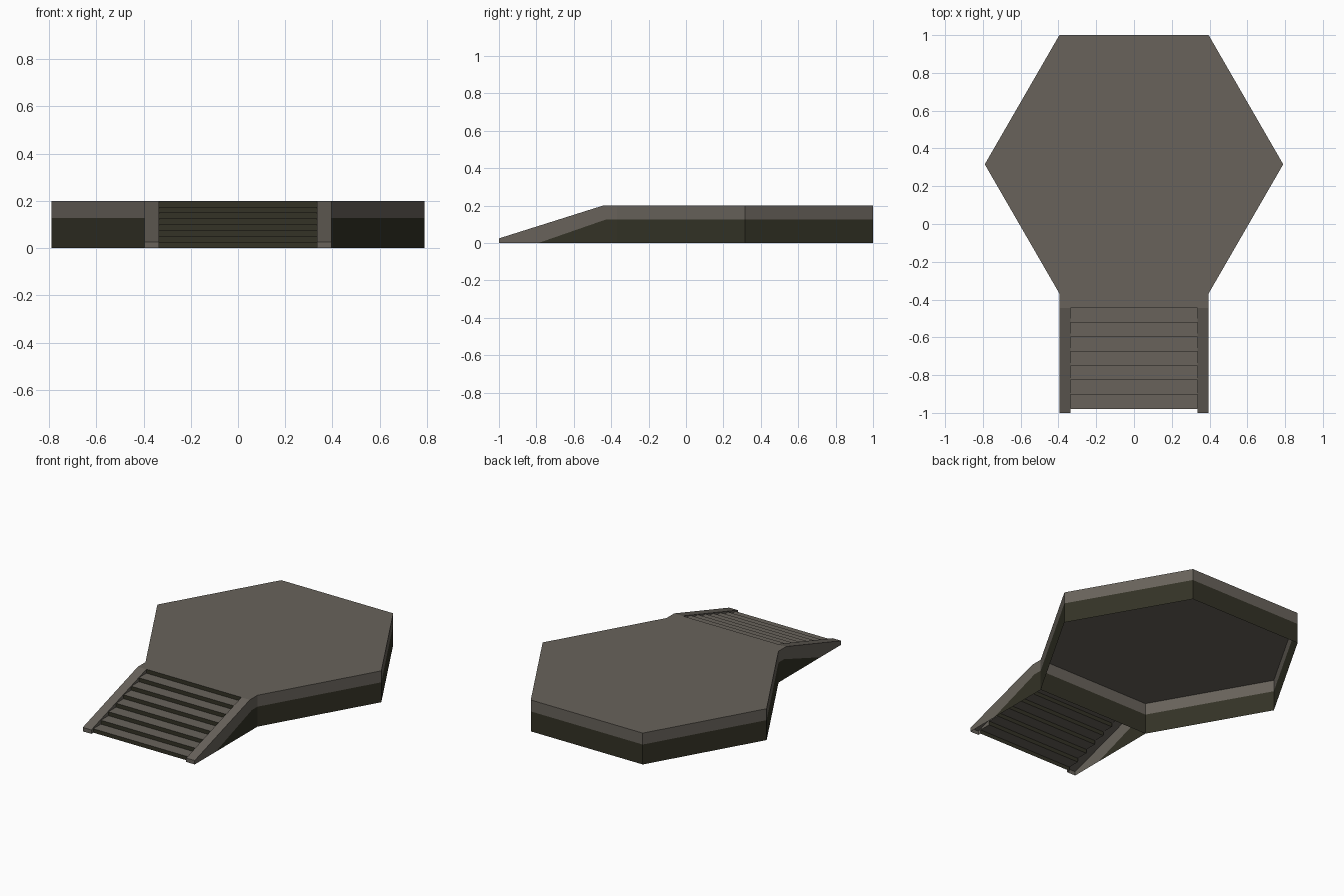
import bpy, bmesh

if "Cube" in bpy.data.objects:
    bpy.data.objects.remove(bpy.data.objects["Cube"])

def material(name, rgb):
    m = bpy.data.materials.new(name)
    m.diffuse_color = (*rgb, 1)
    m.use_nodes = True
    m.node_tree.nodes["Principled BSDF"].inputs["Base Color"].default_value = m.diffuse_color
    return m

STONE = material("grey_stone", (0.138, 0.124, 0.104))
DARK = material("dark_base", (0.033, 0.032, 0.019))

def build(name, faces, mirror=False):
    """faces: list of (points, material index); 0 = stone, 1 = dark"""
    bm = bmesh.new()
    for pts, mi in faces:
        f = bm.faces.new([bm.verts.new(p) for p in pts])
        f.material_index = mi
    bmesh.ops.remove_doubles(bm, verts=bm.verts, dist=1e-5)
    me = bpy.data.meshes.new(name)
    bm.to_mesh(me)
    bm.free()
    me.materials.append(STONE)
    me.materials.append(DARK)
    ob = bpy.data.objects.new(name, me)
    bpy.context.collection.objects.link(ob)
    if mirror:
        ob.modifiers.new("mirror", 'MIRROR')
    return ob

H, BAND = 0.2, 0.127          # deck height, start of the light band
W, RI = 0.395, 0.335          # ramp half width, inner side of the rails
YF, YT, YS, YE = -0.368, -0.445, -0.98, -1.0
N = 7                         # treads
RISE = H / (N + 1)
RUN = (YT - YS) / N

# hexagonal platform: open shell with two-tone walls
hexa = [(W, YF), (0.79, 0.316), (W, 1), (-W, 1), (-0.79, 0.316), (-W, YF)]
faces = [([(x, y, H) for x, y in hexa], 0)]
for i, (ax, ay) in enumerate(hexa):
    bx, by = hexa[(i + 1) % 6]
    for z0, z1, mi in ((0, BAND, 1), (BAND, H, 0)):
        faces.append(([(ax, ay, z0), (bx, by, z0), (bx, by, z1), (ax, ay, z1)], mi))
build("platform", faces)

# short flat landing between platform and stairs
build("landing", [([(-W, YT, H), (W, YT, H), (W, YF, H), (-W, YF, H)], 0)])

# stairs: dark risers, light treads
faces = []
for k in range(N + 1):
    y, z = YT - k * RUN, H - k * RISE
    faces.append(([(-RI, y, z - RISE), (RI, y, z - RISE), (RI, y, z), (-RI, y, z)], 1))
    if k < N:
        z -= RISE
        faces.append(([(-RI, y - RUN, z), (RI, y - RUN, z), (RI, y, z), (-RI, y, z)], 0))
build("stairs", faces)

# sloping rails with side walls
def rail_z(y):
    return H - (YT - y) * (H - 0.025) / (YT - YE)

faces = [
    ([(RI, YE, 0.025), (W, YE, 0.025), (W, YT, H), (RI, YT, H)], 0),
    ([(RI, YE, 0), (W, YE, 0), (W, YE, 0.025), (RI, YE, 0.025)], 0),
    ([(W, YE, 0), (W, -0.79, 0), (W, -0.425, BAND), (W, YF, BAND),
      (W, YF, H), (W, YT, H), (W, YE, 0.025)], 0),
    ([(W, -0.79, 0), (W, YF, 0), (W, YF, BAND), (W, -0.425, BAND)], 1),
]
for k in range(N + 1):
    y0 = YT - k * RUN
    y1 = y0 - RUN if k < N else YE
    z = H - (k + 1) * RISE
    faces.append(([(RI, y0, z), (RI, y1, z), (RI, y1, rail_z(y1)), (RI, y0, rail_z(y0))], 0))
build("rails", faces, mirror=True)
